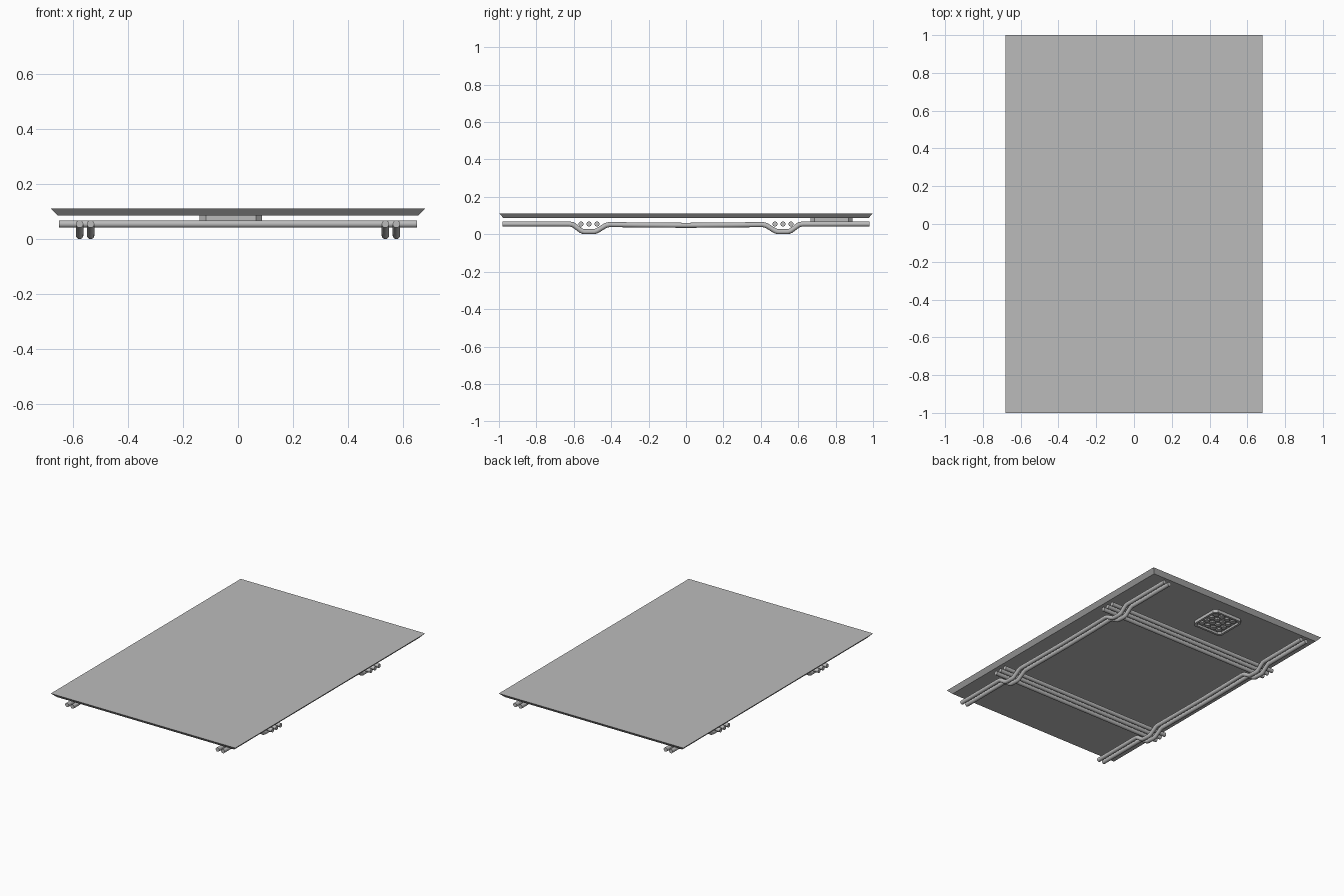
import bpy, bmesh, math
from mathutils import Vector

if "Cube" in bpy.data.objects:
    bpy.data.objects.remove(bpy.data.objects["Cube"])

def material(name, v):
    m = bpy.data.materials.new(name)
    m.diffuse_color = (v, v, v, 1)
    m.use_nodes = True
    m.node_tree.nodes["Principled BSDF"].inputs["Base Color"].default_value = m.diffuse_color
    return m

GREY = material("light grey", 0.5)

def add_object(name, bm):
    bmesh.ops.recalc_face_normals(bm, faces=bm.faces[:])
    me = bpy.data.meshes.new(name)
    bm.to_mesh(me)
    bm.free()
    me.materials.append(GREY)
    ob = bpy.data.objects.new(name, me)
    bpy.context.collection.objects.link(ob)
    return ob

def tube(name, pts, side, r=0.0135, n=16):
    """Sweep a circle along a planar path; side is the axis normal to the plane."""
    bm = bmesh.new()
    pts, side = [Vector(p) for p in pts], Vector(side)
    rings = []
    for i, p in enumerate(pts):
        a = (p - pts[max(i - 1, 0)]).normalized()
        b = (pts[min(i + 1, len(pts) - 1)] - p).normalized()
        t = (a + b).normalized()
        up = side.cross(t)
        k = 1 / t.dot(a if a.length else b)      # mitre at bends
        rings.append([bm.verts.new(p + side * r * math.cos(2 * math.pi * j / n)
                      + up * r * k * math.sin(2 * math.pi * j / n)) for j in range(n)])
    for A, B in zip(rings, rings[1:]):
        for j in range(n):
            f = bm.faces.new((A[j], A[(j + 1) % n], B[(j + 1) % n], B[j]))
            f.smooth = True
    caps = [bm.faces.new(rings[0]), bm.faces.new(rings[-1])]
    for c in caps:
        for e in c.edges:
            e.smooth = False
    return add_object(name, bm)

def loft(name, loops):
    bm = bmesh.new()
    L = [[bm.verts.new(p) for p in lp] for lp in loops]
    n = len(L[0])
    for A, B in zip(L, L[1:]):
        for j in range(n):
            bm.faces.new((A[j], A[(j + 1) % n], B[(j + 1) % n], B[j]))
    bm.faces.new(L[0])
    bm.faces.new(L[-1])
    return add_object(name, bm)

# Flat deck with undercut sloping edges
def rect(x, y, z):
    return [(-x, -y, z), (x, -y, z), (x, y, z), (-x, y, z)]
loft("deck_panel", [rect(0.68, 1.0, 0.112), rect(0.655, 0.975, 0.086)])

# Lengthwise tubes dipping under the cross tubes
half = [(0.98, 0.055), (0.625, 0.055), (0.605, 0.052), (0.56, 0.019), (0.545, 0.0137),
        (0.49, 0.0137), (0.475, 0.019), (0.43, 0.047), (0.41, 0.052), (0.25, 0.050)]
path = [(-y, z) for y, z in half] + [(0, 0.048)] + half[::-1]
for i, x in enumerate((-0.575, -0.535, 0.535, 0.575)):
    tube(f"long_tube_{i + 1}", [(x, y, z) for y, z in path], (1, 0, 0))

# Straight cross tubes in two groups of three
for s in (-1, 1):
    for i in range(3):
        y = s * (0.476 + 0.0425 * i)
        tube(f"cross_tube_{'front' if s < 0 else 'back'}_{i + 1}",
             [(-0.65, y, 0.055), (0.65, y, 0.055)], (0, 1, 0))

# Chamfered vent housing with recessed floor
CX, CY = -0.026, 0.778
def octagon(h, c, z):
    p = [(-h + c, -h), (h - c, -h), (h, -h + c), (h, h - c),
         (h - c, h), (-h + c, h), (-h, h - c), (-h, -h + c)]
    return [(CX + x, CY + y, z) for x, y in p]
loft("vent_housing", [octagon(0.113, 0.022, 0.0865), octagon(0.113, 0.022, 0.066),
                      octagon(0.098, 0.018, 0.066), octagon(0.098, 0.018, 0.080)])

# Grid of round studs inside the vent
bm = bmesh.new()
for i in range(4):
    for j in range(4):
        r = bmesh.ops.create_cone(bm, cap_ends=True, segments=12, radius1=0.018, radius2=0.018, depth=0.01)
        bmesh.ops.translate(bm, verts=r["verts"],
                            vec=(CX + (i - 1.5) * 0.045, CY + (j - 1.5) * 0.045, 0.076))
add_object("vent_studs", bm)
